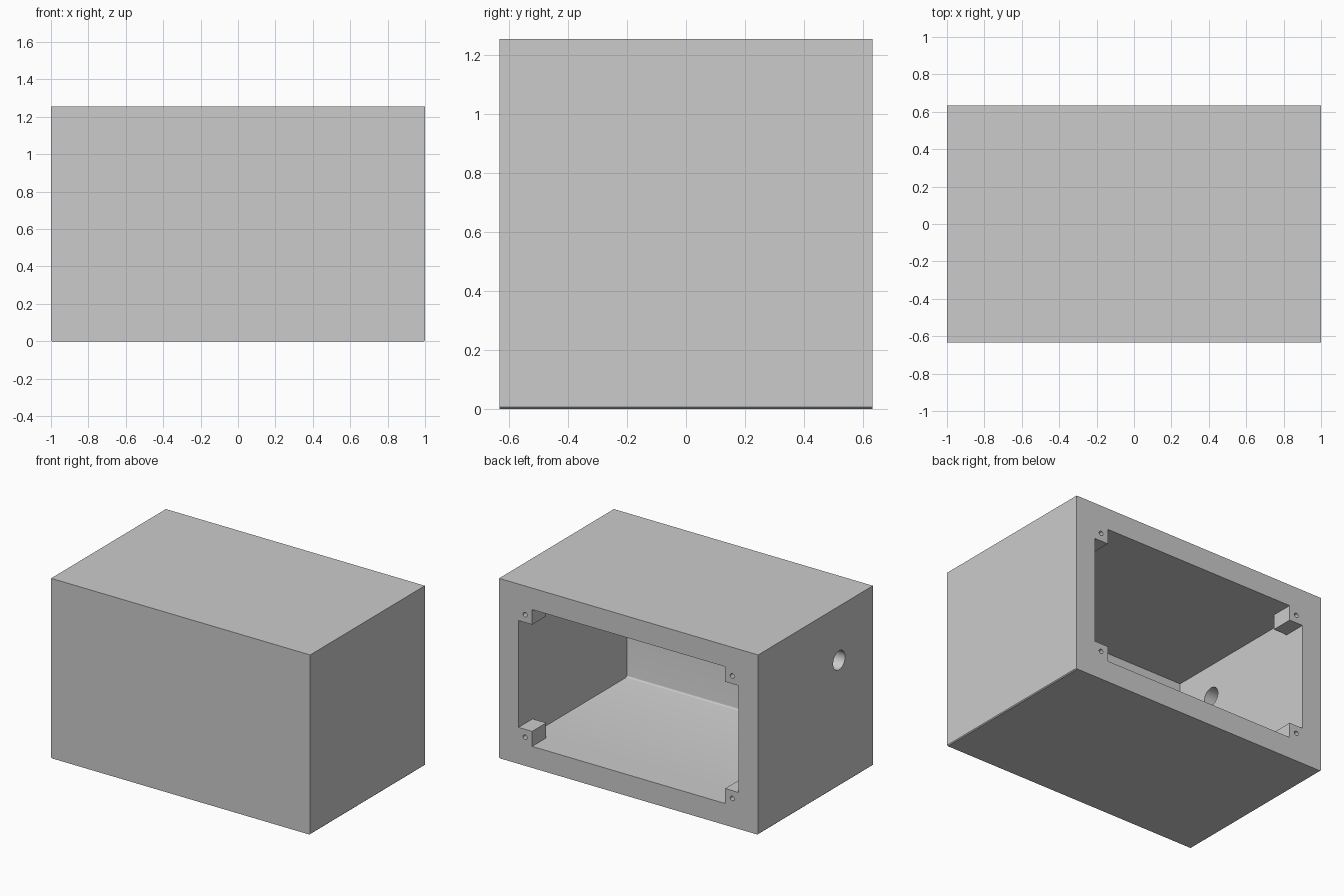
import bpy
import bmesh
import math
from mathutils import Matrix, Vector

default_cube = bpy.data.objects.get("Cube")
if default_cube:
    bpy.data.objects.remove(default_cube, do_unlink=True)

WIDTH, DEPTH, HEIGHT = 2.0, 1.265, 1.255
BACK = DEPTH / 2
WALL, FRONT_WALL = 0.15, 0.07
LUG, LUG_DEPTH = 0.105, 0.155

grey = bpy.data.materials.new("grey")
grey.use_nodes = True
grey.diffuse_color = (0.6, 0.6, 0.6, 1)
grey.node_tree.nodes["Principled BSDF"].inputs["Base Color"].default_value = (0.6, 0.6, 0.6, 1)


def make(name, bm):
    mesh = bpy.data.meshes.new(name)
    bm.to_mesh(mesh)
    bm.free()
    mesh.materials.append(grey)
    obj = bpy.data.objects.new(name, mesh)
    bpy.context.collection.objects.link(obj)
    return obj


def box(name, low, high, edge_test=None, bevel=0.0, segments=1):
    """Box between two corners, with the chosen edges bevelled."""
    low, high = Vector(low), Vector(high)
    bm = bmesh.new()
    bmesh.ops.create_cube(bm, size=1)
    for v in bm.verts:
        v.co = (low + high) / 2 + v.co * (high - low)
    if edge_test:
        edges = [e for e in bm.edges if all(edge_test(v.co) for v in e.verts)]
        bmesh.ops.bevel(bm, geom=edges, offset=bevel, segments=segments,
                        profile=0.5, affect='EDGES')
    return make(name, bm)


def cylinder(name, centre, axis, radius, length, sides):
    rotation = Matrix.Rotation(math.radians(90), 4, 'Y' if axis == 'X' else 'X')
    bm = bmesh.new()
    bmesh.ops.create_cone(bm, cap_ends=True, segments=sides, radius1=radius,
                          radius2=radius, depth=length,
                          matrix=Matrix.Translation(centre) @ rotation)
    return make(name, bm)


def cut(target, cutter):
    mod = target.modifiers.new("cut", 'BOOLEAN')
    mod.operation = 'DIFFERENCE'
    mod.solver = 'EXACT'
    mod.object = cutter
    bpy.context.view_layer.objects.active = target
    bpy.ops.object.modifier_apply(modifier=mod.name)
    bpy.data.objects.remove(cutter, do_unlink=True)


# Outer body, with tiny chamfers on the two lower side edges
body = box("enclosure_body", (-WIDTH / 2, -BACK, 0), (WIDTH / 2, BACK, HEIGHT))
bm = bmesh.new()
bm.from_mesh(body.data)
lower = [e for e in bm.edges if all(v.co.z < 0.01 for v in e.verts)
         and abs(e.verts[0].co.x - e.verts[1].co.x) < 0.01]
bmesh.ops.bevel(bm, geom=lower, offset=0.006, segments=1, profile=0.5, affect='EDGES')
bm.to_mesh(body.data)
bm.free()

# Cavity shape, open at the back, with a small fillet where floor meets front
side = WIDTH / 2 - WALL
cavity = box("cavity_cutter", (-side, FRONT_WALL - BACK, WALL),
             (side, BACK + 0.1, HEIGHT - WALL),
             lambda c: c.y < 0 and c.z < HEIGHT / 2, 0.015, 3)

# Corner lugs are left standing in the mouth of the cavity
for sx in (-1, 1):
    for sz in (-1, 1):
        corner = Vector((sx * side, 0, HEIGHT / 2 + sz * (HEIGHT / 2 - WALL)))
        xs = sorted((corner.x - sx * LUG, corner.x + sx * 0.05))
        zs = sorted((corner.z - sz * LUG, corner.z + sz * 0.05))
        cut(cavity, box("lug_cutter", (xs[0], BACK - LUG_DEPTH, zs[0]),
                        (xs[1], BACK + 0.2, zs[1])))
cut(body, cavity)

# Screw holes in the lugs
for sx in (-1, 1):
    for sz in (-1, 1):
        centre = (sx * (side - 0.05), BACK,
                  HEIGHT / 2 + sz * (HEIGHT / 2 - WALL - 0.05))
        cut(body, cylinder("screw_cutter", centre, 'Y', 0.016, 0.24, 20))

# Cable hole through one side wall
cut(body, cylinder("cable_cutter", (-WIDTH / 2 + WALL / 2, -0.26, 0.877),
                   'X', 0.066, 0.3, 40))

bpy.ops.object.select_all(action='DESELECT')
body.select_set(True)
bpy.context.view_layer.objects.active = body
bpy.ops.object.shade_smooth_by_angle(angle=math.radians(25))
